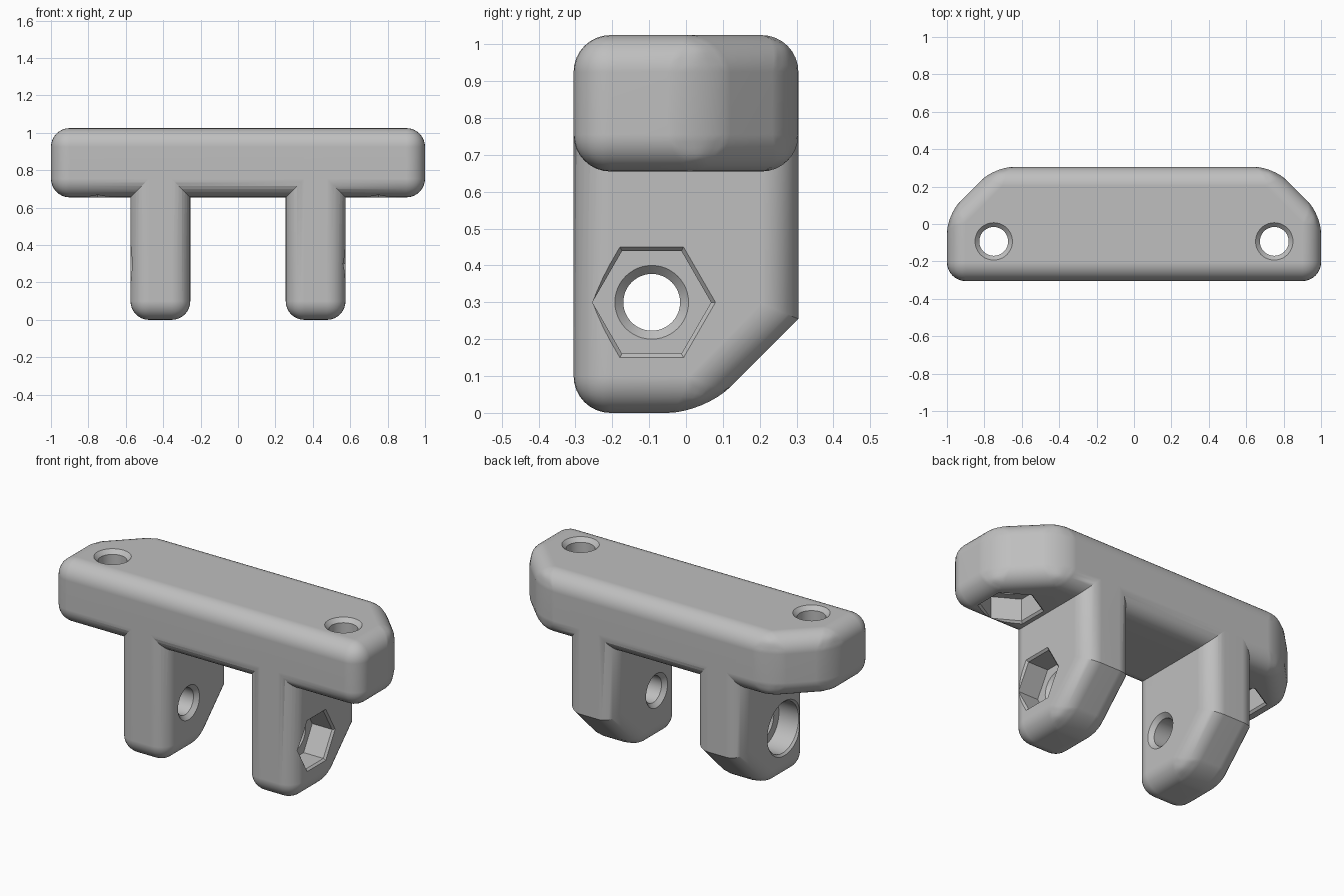
import bpy, bmesh, math
from mathutils import Vector

if "Cube" in bpy.data.objects:
    bpy.data.objects.remove(bpy.data.objects["Cube"], do_unlink=True)

HALF_DEPTH = 0.305
BAR_BOTTOM, BAR_TOP = 0.655, 1.025
LEG_IN, LEG_OUT = 0.255, 0.575
ROUND = 0.1
HOLE_Y = -0.093
POCKET = 0.14

grey = bpy.data.materials.new("plain grey")
grey.use_nodes = True
colour = (0.52, 0.52, 0.52, 1)
grey.diffuse_color = colour
grey.node_tree.nodes["Principled BSDF"].inputs["Base Color"].default_value = colour


def to_object(name, bm):
    bmesh.ops.recalc_face_normals(bm, faces=bm.faces[:])
    mesh = bpy.data.meshes.new(name)
    bm.to_mesh(mesh)
    bm.free()
    mesh.materials.append(grey)
    obj = bpy.data.objects.new(name, mesh)
    bpy.context.collection.objects.link(obj)
    return obj


def rounded_prism(name, outline, push, keep_round):
    """Extrude an outline and round the edges picked by a rule."""
    bm = bmesh.new()
    base = bm.faces.new([bm.verts.new(p) for p in outline])
    ext = bmesh.ops.extrude_face_region(bm, geom=[base], use_keep_orig=True)
    moved = [g for g in ext["geom"] if isinstance(g, bmesh.types.BMVert)]
    bmesh.ops.translate(bm, verts=moved, vec=push)
    bmesh.ops.recalc_face_normals(bm, faces=bm.faces[:])
    edges = [e for e in bm.edges if keep_round(e.verts[0].co, e.verts[1].co)]
    bmesh.ops.bevel(bm, geom=edges, offset=ROUND, offset_type='OFFSET',
                    segments=8, profile=0.5, affect='EDGES', clamp_overlap=True)
    return to_object(name, bm)


def lathe(name, sides, profile, start, direction):
    """Closed solid from (radius, depth) rings along a direction."""
    bm = bmesh.new()
    d = Vector(direction)
    u = Vector((0, 1, 0))
    v = d.cross(u)
    rings = []
    for radius, depth in profile:
        ring = []
        for i in range(sides):
            a = math.tau * i / sides
            ring.append(bm.verts.new(Vector(start) + d * depth
                                     + radius * (math.cos(a) * u + math.sin(a) * v)))
        rings.append(ring)
    for a, b in zip(rings, rings[1:]):
        for i in range(sides):
            j = (i + 1) % sides
            bm.faces.new((a[i], a[j], b[j], b[i]))
    bm.faces.new(rings[0])
    bm.faces.new(rings[-1])
    return to_object(name, bm)


def combine(target, tool, operation):
    mod = target.modifiers.new(operation, 'BOOLEAN')
    mod.operation = operation
    mod.solver = 'EXACT'
    mod.object = tool
    bpy.context.view_layer.objects.active = target
    bpy.ops.object.modifier_apply(modifier=mod.name)
    bpy.data.objects.remove(tool, do_unlink=True)


def bolt_hole(target, start, direction, thickness, sides, radius):
    """Pocket on the start side, then a countersunk through hole."""
    lip = 0.012
    pocket = [(radius, -0.1), (radius, 0), (radius - lip, lip), (radius - lip, POCKET)]
    wide, narrow = 0.1, 0.077
    step = wide - narrow
    shaft = [(wide, POCKET - 0.04), (wide, POCKET), (narrow, POCKET + step),
             (narrow, thickness - step), (wide, thickness), (wide, thickness + 0.05)]
    combine(target, lathe("pocket_cutter", sides, pocket, start, direction), 'DIFFERENCE')
    combine(target, lathe("shaft_cutter", 48, shaft, start, direction), 'DIFFERENCE')


# Top bar with clipped rear corners
half = [(1, -HALF_DEPTH), (1, 0.05), (0.745, HALF_DEPTH)]
plan = half + [(-x, y) for x, y in reversed(half)]
bracket = rounded_prism("mounting_bracket", [(x, y, BAR_BOTTOM) for x, y in plan],
                        (0, 0, BAR_TOP - BAR_BOTTOM), lambda a, b: True)

# Two legs, clipped at the lower rear
LEG_TOP = 0.8
side = [(-HALF_DEPTH, 0), (0.05, 0), (HALF_DEPTH, 0.255),
        (HALF_DEPTH, LEG_TOP), (-HALF_DEPTH, LEG_TOP)]


def leg_edge(a, b):
    at_top = min(a.z, b.z) > LEG_TOP - 0.01 
    clip_ridge = abs(a.z - 0.255) < 0.01 and abs(b.z - 0.255) < 0.01
    return not (at_top or clip_ridge)


for sign in (1, -1):
    leg = rounded_prism("leg", [(sign * LEG_IN, y, z) for y, z in side],
                        (sign * (LEG_OUT - LEG_IN), 0, 0), leg_edge)
    combine(bracket, leg, 'UNION')

# Hex nut pockets under the bar; nut pocket and round head pocket on the legs
for sign, sides, radius in ((1, 6, 0.173), (-1, 48, 0.16)):
    bolt_hole(bracket, (sign * 0.75, HOLE_Y, BAR_BOTTOM), (0, 0, 1),
              BAR_TOP - BAR_BOTTOM, 6, 0.173)
    bolt_hole(bracket, (sign * LEG_OUT, HOLE_Y, 0.3), (-sign, 0, 0),
              LEG_OUT - LEG_IN, sides, radius)

# Smooth rounds with crisp creases
bpy.ops.object.select_all(action='DESELECT')
bracket.select_set(True)
bpy.context.view_layer.objects.active = bracket
bpy.ops.object.shade_smooth_by_angle(angle=math.radians(30))
normals = bracket.modifiers.new("even_normals", 'WEIGHTED_NORMAL')
normals.keep_sharp = True
